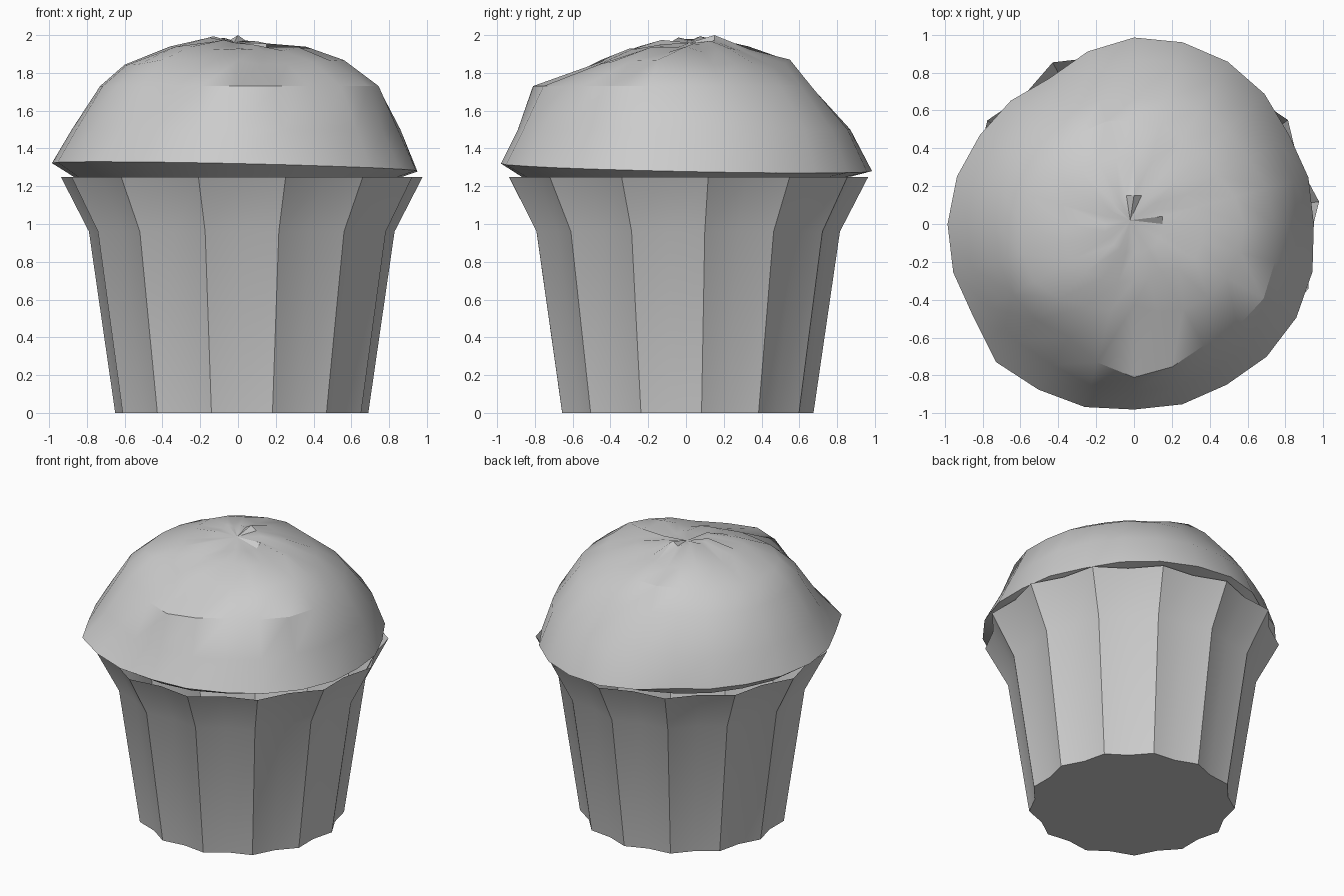
import bpy, bmesh, math, random

if "Cube" in bpy.data.objects:
    bpy.data.objects.remove(bpy.data.objects["Cube"])

random.seed(4)


def make_object(name, rings, cap_bottom=False, tip=None, angle=30):
    """Skin a stack of equal-length closed rings, optionally closing the ends."""
    bm = bmesh.new()
    loops = [[bm.verts.new(p) for p in ring] for ring in rings]
    n = len(loops[0])
    for low, high in zip(loops, loops[1:]):
        for i in range(n):
            j = (i + 1) % n
            bm.faces.new((low[i], low[j], high[j], high[i]))
    if cap_bottom:
        bm.faces.new(loops[0][::-1])
    if tip:
        t = bm.verts.new(tip)
        for i in range(n):
            bm.faces.new((loops[-1][i], loops[-1][(i + 1) % n], t))
    bmesh.ops.recalc_face_normals(bm, faces=bm.faces)
    mesh = bpy.data.meshes.new(name)
    bm.to_mesh(mesh)
    bm.free()
    obj = bpy.data.objects.new(name, mesh)
    bpy.context.collection.objects.link(obj)
    bpy.ops.object.select_all(action='DESELECT')
    obj.select_set(True)
    bpy.context.view_layer.objects.active = obj
    bpy.ops.object.shade_smooth_by_angle(angle=math.radians(angle))
    return obj


# Fluted paper cup: 13 sharp ridges with shallow valleys between
FLUTES = 13
cup_rings = []
for radius, z in ((0.675, 0), (0.815, 0.96), (0.965, 1.25)):
    ring = []
    for i in range(FLUTES * 2):
        a = math.radians(7) + math.pi * i / FLUTES
        r = radius * (0.94 if i % 2 else 1)
        ring.append((0.02 + r * math.cos(a), r * math.sin(a), z))
    cup_rings.append(ring)
make_object("paper_cup", cup_rings, cap_bottom=True)

# Lumpy baked top: radius every 30 degrees at each height
LEVELS = (
    (1.25, (0.87,) * 12),
    (1.30, (0.95, 0.945, 0.99, 0.985, 0.89, 0.94, 0.985, 0.98, 1.01, 0.98, 0.98, 0.99)),
    (1.50, (0.86, 0.87, 0.89, 0.87, 0.83, 0.86, 0.88, 0.88, 0.86, 0.89, 0.88, 0.88)),
    (1.73, (0.74, 0.70, 0.70, 0.66, 0.68, 0.72, 0.73, 0.74, 0.69, 0.81, 0.74, 0.79)),
    (1.855, (0.58, 0.51, 0.52, 0.55, 0.56, 0.57, 0.60, 0.61, 0.50, 0.43, 0.52, 0.57)),
    (1.925, (0.36, 0.32, 0.30, 0.34, 0.38, 0.42, 0.36, 0.38, 0.33, 0.30, 0.29, 0.37)),
    (1.965, (0.15,) * 12),
)
SIDES = 24
top_rings = []
for level, (z, radii) in enumerate(LEVELS):
    ring = []
    for i in range(SIDES):
        a = 2 * math.pi * i / SIDES
        k = i // 2
        r = radii[k] if i % 2 == 0 else (radii[k] + radii[(k + 1) % 12]) / 2 + 0.006
        dz = 0
        if level == 1:
            dz = 0.03 * math.cos(a - math.radians(222))
            r += 0.03 if i == 15 else 0
        elif level > 3:
            dz = random.uniform(-0.018, 0.018)
        if level == 6:
            dz += 0.025 * math.cos(a - math.radians(138))
        ring.append((r * math.cos(a), r * math.sin(a), z + dz))
    top_rings.append(ring)
make_object("muffin_top", top_rings, tip=(-0.02, 0.02, 1.96), angle=32)
